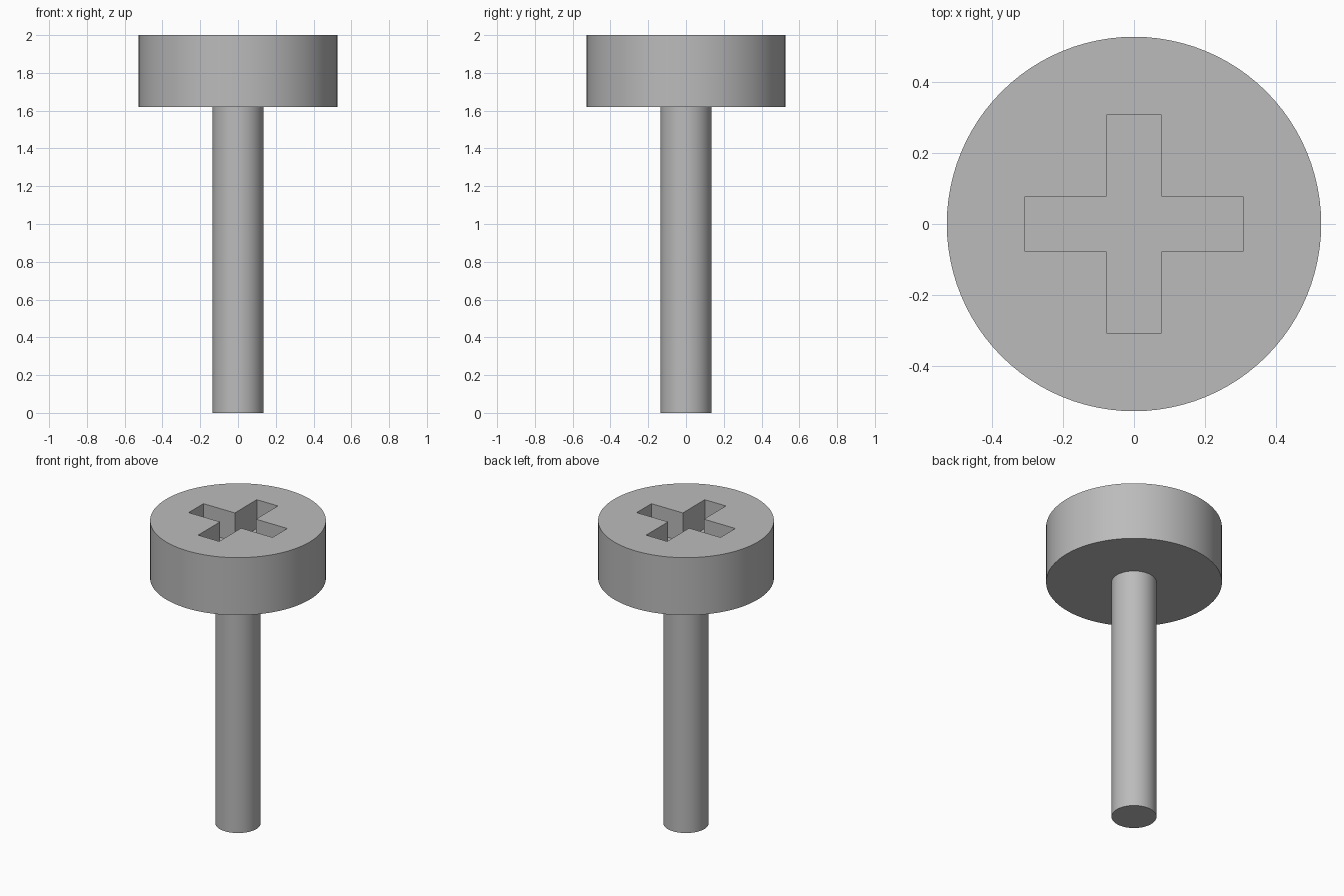
import bpy, bmesh, math

cube = bpy.data.objects.get("Cube")
if cube:
    bpy.data.objects.remove(cube, do_unlink=True)

HEAD_R, SHAFT_R = 0.526, 0.135
HEAD_Z, TOP = 1.62, 2.0
ARM, HALF, DEPTH = 0.306, 0.077, 0.19

steel = bpy.data.materials.new("grey steel")
steel.use_nodes = True
colour = (0.5, 0.5, 0.5, 1)
steel.diffuse_color = colour
steel.node_tree.nodes["Principled BSDF"].inputs["Base Color"].default_value = colour


def cylinder(name, radius, z0, z1, sides):
    bpy.ops.mesh.primitive_cylinder_add(vertices=sides, radius=radius, depth=z1 - z0,
                                        location=(0, 0, (z0 + z1) / 2))
    obj = bpy.context.object
    obj.name = name
    obj.data.materials.append(steel)
    return obj


def smooth(obj):
    bpy.ops.object.select_all(action='DESELECT')
    obj.select_set(True)
    bpy.context.view_layer.objects.active = obj
    bpy.ops.object.shade_smooth_by_angle(angle=math.radians(30))


# Cross-shaped prism that cuts the driver recess
bm = bmesh.new()
outline = []
for c, s in ((1, 0), (0, 1), (-1, 0), (0, -1)):
    for x, y in ((ARM, -HALF), (ARM, HALF), (HALF, HALF)):
        outline.append(bm.verts.new((x * c - y * s, x * s + y * c, TOP - DEPTH)))
base = bm.faces.new(outline)
prism = bmesh.ops.extrude_face_region(bm, geom=[base])
raised = [v for v in prism["geom"] if isinstance(v, bmesh.types.BMVert)]
bmesh.ops.translate(bm, verts=raised, vec=(0, 0, DEPTH + 0.1))
bmesh.ops.recalc_face_normals(bm, faces=bm.faces)
mesh = bpy.data.meshes.new("recess_cutter")
bm.to_mesh(mesh)
bm.free()
mesh.materials.append(steel)
cutter = bpy.data.objects.new("recess_cutter", mesh)
bpy.context.collection.objects.link(cutter)

# Screw head with the recess cut into it
head = cylinder("head", HEAD_R, HEAD_Z, TOP, 96)
cut = head.modifiers.new("recess", 'BOOLEAN')
cut.operation = 'DIFFERENCE'
cut.solver = 'EXACT'
cut.object = cutter
bpy.ops.object.modifier_apply(modifier=cut.name)
bpy.data.objects.remove(cutter, do_unlink=True)
smooth(head)

# Plain shaft
smooth(cylinder("shaft", SHAFT_R, 0, HEAD_Z, 64))
